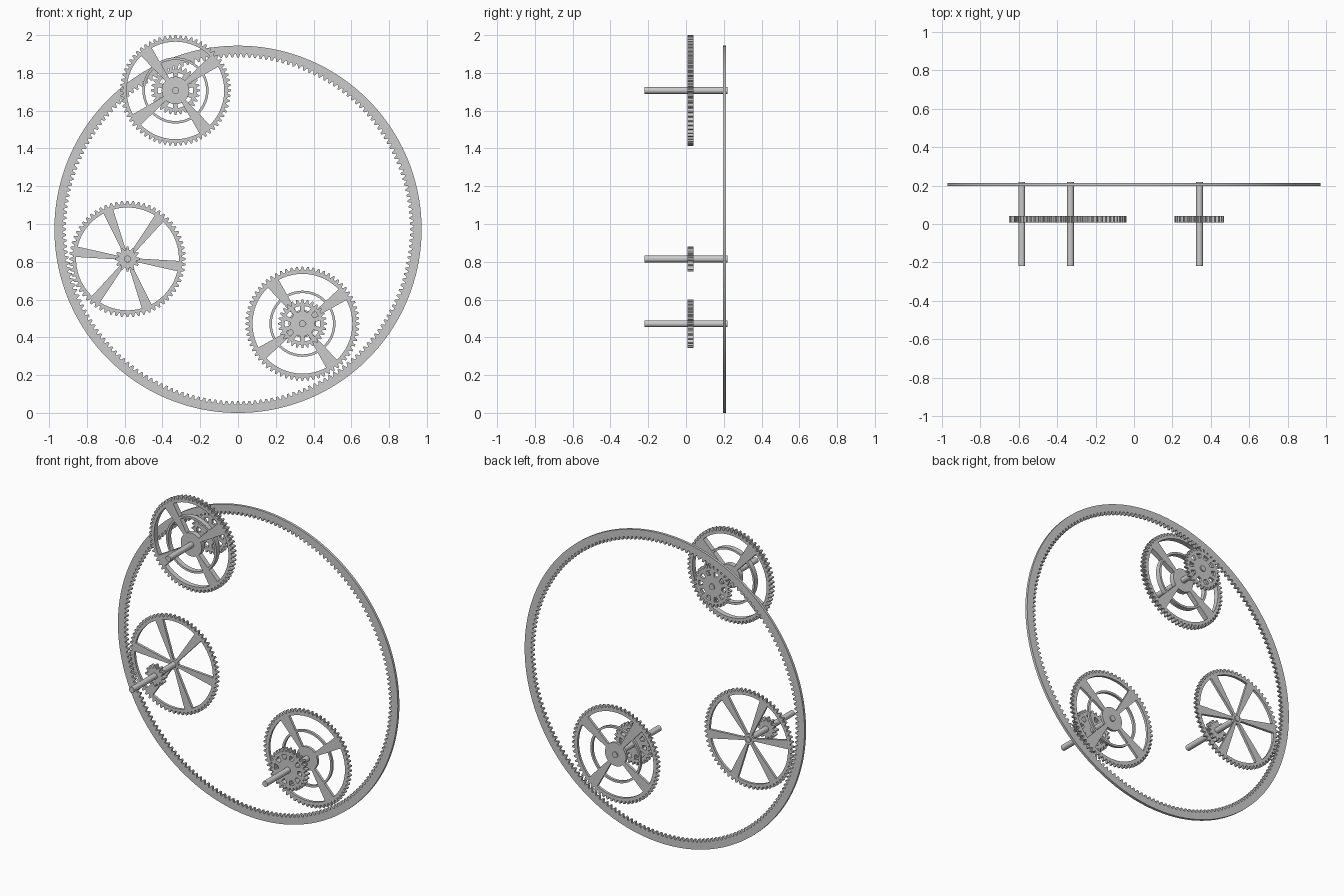
import bpy, bmesh
from math import sin, cos, pi, radians

if "Cube" in bpy.data.objects:
    bpy.data.objects.remove(bpy.data.objects["Cube"])

SHAFT_R = 0.018
FRONT = (0.009, 0.041)      # y range of the front gear layer
BACK = (0.197, 0.213)       # y range of the thin back layer


def finish(name, bm, angle=30):
    bmesh.ops.recalc_face_normals(bm, faces=bm.faces)
    me = bpy.data.meshes.new(name)
    bm.to_mesh(me)
    bm.free()
    ob = bpy.data.objects.new(name, me)
    bpy.context.collection.objects.link(ob)
    bpy.ops.object.select_all(action='DESELECT')
    ob.select_set(True)
    bpy.context.view_layer.objects.active = ob
    bpy.ops.object.shade_smooth_by_angle(angle=radians(angle))


def toothed(n, root, tip):
    """Polar profile with n trapezoid teeth."""
    step = 2 * pi / n
    return [(r, (i + f) * step) for i in range(n)
            for r, f in ((root, -.38), (tip, -.14), (tip, .14), (root, .38))]


def band(bm, c, outer, inner, ys):
    """Flat ring between two polar profiles with equal point counts."""
    def loop(profile, y):
        return [bm.verts.new((c[0] + r * cos(a), y, c[1] + r * sin(a))) for r, a in profile]
    loops = [loop(outer, ys[0]), loop(outer, ys[1]), loop(inner, ys[1]), loop(inner, ys[0])]
    n = len(outer)
    for k in range(4):
        p, q = loops[k], loops[(k + 1) % 4]
        for i in range(n):
            j = (i + 1) % n
            bm.faces.new((p[i], p[j], q[j], q[i]))


def round_like(profile, r):
    return [(r, a) for _, a in profile]


def plain_ring(bm, c, r_out, r_in, ys, n=64):
    prof = [(r_out, 2 * pi * i / n) for i in range(n)]
    band(bm, c, prof, round_like(prof, r_in), ys)


def spokes(bm, c, n, start, r0, r1, w0, w1, ys):
    """Tapered bars from hub to rim."""
    for k in range(n):
        a = radians(start) + 2 * pi * k / n
        quad = [(r0, -w0 / 2), (r1, -w1 / 2), (r1, w1 / 2), (r0, w0 / 2)]
        lo, hi = [[bm.verts.new((c[0] + u * cos(a) - v * sin(a), y,
                                 c[1] + u * sin(a) + v * cos(a))) for u, v in quad] for y in ys]
        bm.faces.new(lo)
        bm.faces.new(hi)
        for i in range(4):
            j = (i + 1) % 4
            bm.faces.new((lo[i], lo[j], hi[j], hi[i]))


def wheel(name, c, ys, teeth, tip, rim_in, hub, n, start, w0, w1, mid=None):
    bm = bmesh.new()
    prof = toothed(teeth, tip - 0.018, tip)
    band(bm, c, prof, round_like(prof, rim_in), ys)
    if n:
        plain_ring(bm, c, hub, SHAFT_R, ys)
        spokes(bm, c, n, start, hub - 0.004, rim_in + 0.005, w0, w1, ys)
    if mid:
        plain_ring(bm, c, mid, mid - 0.013, ys)
    finish(name, bm)


def shaft(name, c):
    bm = bmesh.new()
    plain_ring(bm, c, SHAFT_R, 0.0, (-0.22, 0.22), 24)
    bmesh.ops.remove_doubles(bm, verts=bm.verts, dist=1e-5)
    finish(name, bm)


# large ring with inward teeth
bm = bmesh.new()
inner = toothed(192, 0.928, 0.910)
band(bm, (0, 0.972), round_like(inner, 0.972), inner, BACK)
finish("internal_ring_gear", bm)

top, left, right = (-0.331, 1.707), (-0.585, 0.815), (0.341, 0.472)

# shafts
for nm, c in (("top", top), ("left", left), ("right", right)):
    shaft(nm + "_shaft", c)

# four-spoke wheels with a thin middle ring
wheel("top_spoked_wheel", top, FRONT, 64, 0.293, 0.258, 0.073, 4, 37, 0.024, 0.072, 0.175)
wheel("right_spoked_wheel", right, BACK, 64, 0.302, 0.264, 0.073, 4, 36, 0.024, 0.072, 0.175)

# six-spoke wheel
wheel("left_spoked_wheel", left, BACK, 64, 0.308, 0.272, 0.032, 6, 52, 0.016, 0.056)

# small gears with ten windows
wheel("top_small_gear", top, BACK, 28, 0.129, 0.094, 0.066, 10, 18, 0.023, 0.025)
wheel("right_small_gear", right, FRONT, 28, 0.129, 0.094, 0.066, 10, 18, 0.023, 0.025)

# solid pinion
wheel("left_pinion", left, FRONT, 12, 0.066, SHAFT_R, 0, 0, 0, 0, 0)
